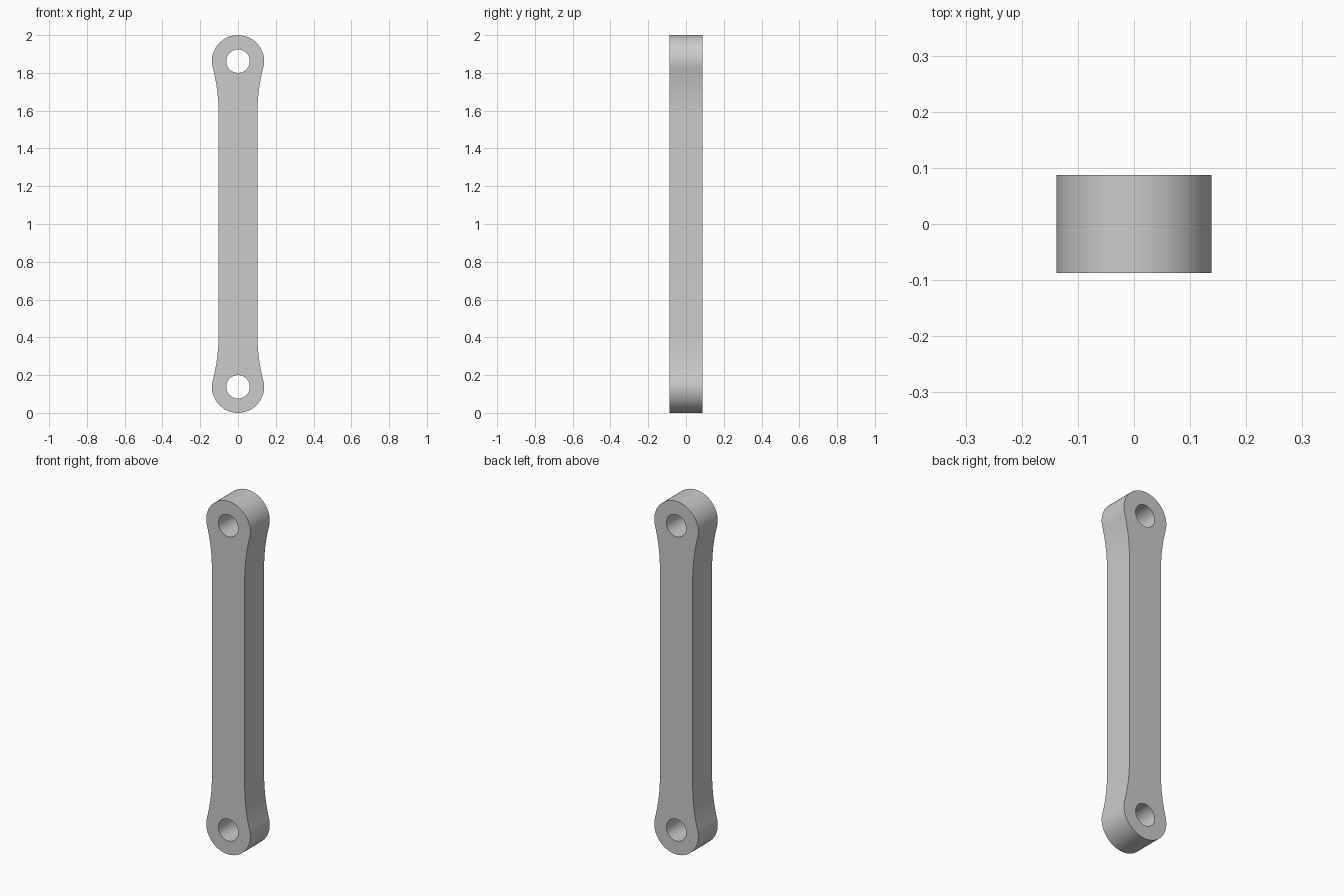
import bpy
import bmesh
from math import sin, cos, pi, asin, sqrt

cube = bpy.data.objects.get("Cube")
if cube:
    bpy.data.objects.remove(cube, do_unlink=True)

EYE_R = 0.138      # rounded end radius
HOLE_R = 0.062     # pin hole radius
NECK = 0.103       # half width of the shank
DEPTH = 0.087      # half thickness
BLEND_Z = 0.41     # height where the flare meets the straight shank

# Flare arc tangent to both the shank side and the rounded end
rise = BLEND_Z - EYE_R
flare_r = (rise ** 2 / (EYE_R - NECK) - EYE_R - NECK) / 2
tilt = asin(rise / (flare_r + EYE_R))


def arc(cx, cz, r, start, end, steps):
    return [(cx + r * cos(start + (end - start) * i / steps),
             cz + r * sin(start + (end - start) * i / steps)) for i in range(steps + 1)]


# Lower right quarter of the outline, mirrored to the full profile
quarter = arc(0, EYE_R, EYE_R, -pi / 2, tilt, 32)
quarter += arc(NECK + flare_r, BLEND_Z, flare_r, pi + tilt, pi, 16)[1:]
right = quarter + [(x, 2 - z) for x, z in reversed(quarter)]
outline = right + [(-x, z) for x, z in reversed(right[1:-1])]
holes = [arc(0, z, HOLE_R, 0, 2 * pi, 64)[:-1] for z in (EYE_R, 2 - EYE_R)]

# Filled, extruded profile with two pin holes
curve = bpy.data.curves.new("link_profile", "CURVE")
curve.dimensions = "2D"
curve.fill_mode = "BOTH"
curve.extrude = DEPTH
for loop in [outline] + holes:
    spline = curve.splines.new("POLY")
    spline.points.add(len(loop) - 1)
    for point, (x, z) in zip(spline.points, loop):
        point.co = (x, z, 0, 1)
    spline.use_cyclic_u = True

link = bpy.data.objects.new("link_bar", curve)
bpy.context.collection.objects.link(link)
link.rotation_euler.x = pi / 2
bpy.ops.object.select_all(action="DESELECT")
link.select_set(True)
bpy.context.view_layer.objects.active = link
bpy.ops.object.convert(target="MESH")
link = bpy.context.object
link.name = "link_bar"
bpy.ops.object.transform_apply(location=False, rotation=True, scale=False)

# Weld caps to walls and make normals consistent
bm = bmesh.new()
bm.from_mesh(link.data)
bmesh.ops.remove_doubles(bm, verts=bm.verts, dist=0.0001)
bmesh.ops.recalc_face_normals(bm, faces=bm.faces)
bm.to_mesh(link.data)
bm.free()
bpy.ops.object.shade_smooth_by_angle(angle=pi / 6)

# Plain grey metal
grey = bpy.data.materials.new("plain_grey")
grey.use_nodes = True
colour = (0.6, 0.6, 0.6, 1)
grey.diffuse_color = colour
grey.node_tree.nodes["Principled BSDF"].inputs["Base Color"].default_value = colour
link.data.materials.clear()
link.data.materials.append(grey)
